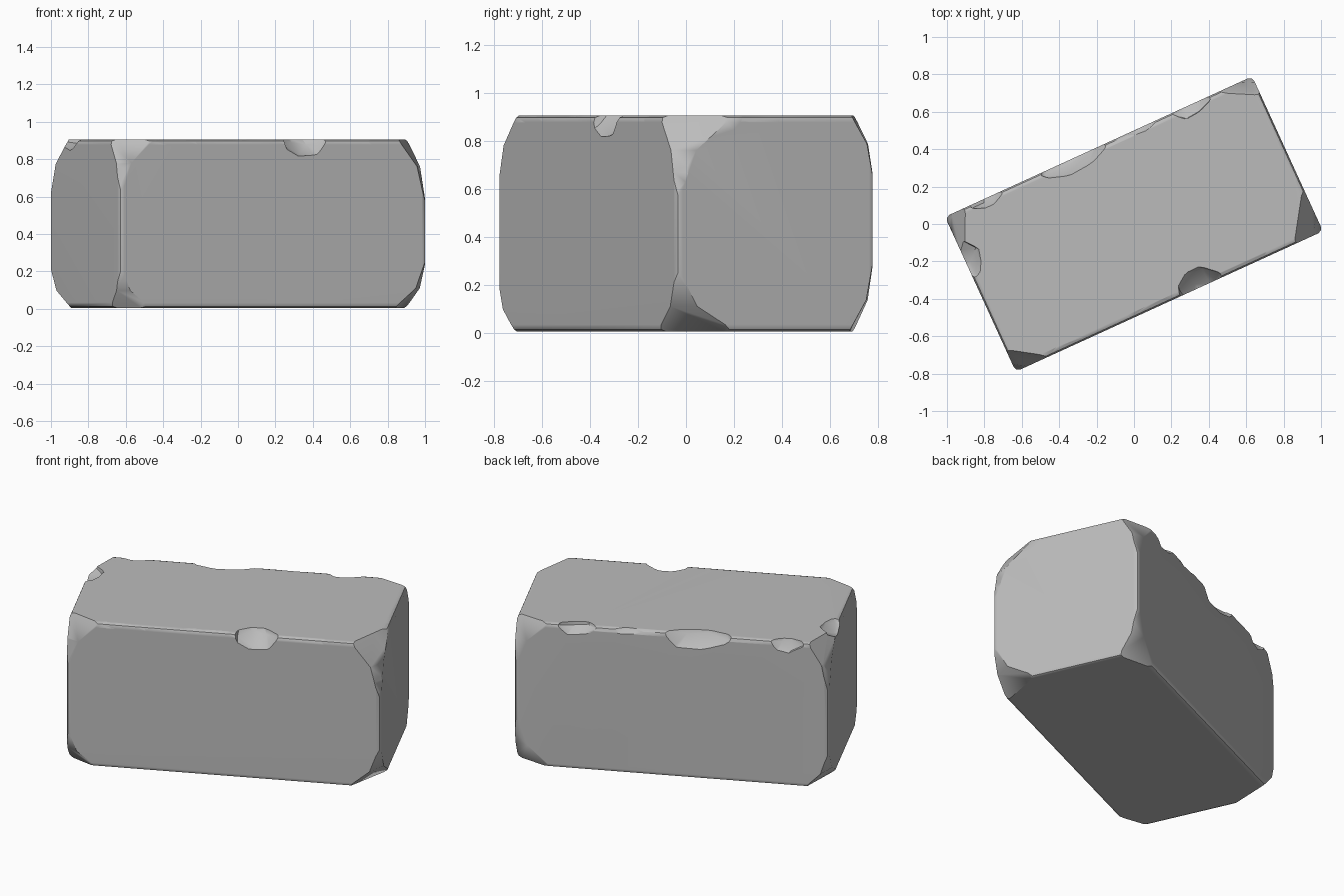
import bpy, bmesh, math, random
from mathutils import Vector

random.seed(7)
A, B, H = 0.903, 0.455, 0.90      # half length, half depth, height
Z0 = 0.005
YAW = math.atan2(0.745, 1.63)

if "Cube" in bpy.data.objects:
    bpy.data.objects.remove(bpy.data.objects["Cube"], do_unlink=True)

stone = bpy.data.materials.new("grey stone")
stone.use_nodes = True
GREY = (0.5, 0.5, 0.5, 1)
stone.diffuse_color = GREY
stone.node_tree.nodes["Principled BSDF"].inputs["Base Color"].default_value = GREY


def make_object(name, bm):
    mesh = bpy.data.meshes.new(name)
    bm.to_mesh(mesh)
    bm.free()
    ob = bpy.data.objects.new(name, mesh)
    bpy.context.collection.objects.link(ob)
    return ob


def cut_corner(bm, sx, sy, top, du, dv, dz):
    """Slice a corner off, given how far the cut runs along its three edges."""
    sz = 1 if top else -1
    corner = Vector((sx * A, sy * B, H if top else 0))
    normal = Vector((sx / du, sy / dv, sz / dz)).normalized()
    bmesh.ops.bisect_plane(bm, geom=bm.verts[:] + bm.edges[:] + bm.faces[:],
                           plane_co=corner - Vector((sx * du, 0, 0)),
                           plane_no=normal, clear_outer=True)
    bmesh.ops.holes_fill(bm, edges=[e for e in bm.edges if e.is_boundary])


# Block with softly rounded edges
bm = bmesh.new()
bmesh.ops.create_cube(bm, size=1)
for v in bm.verts:
    v.co = Vector((v.co.x * 2 * A, v.co.y * 2 * B, (v.co.z + 0.5) * H))
bmesh.ops.bevel(bm, geom=bm.edges[:], offset=0.028, segments=2, profile=0.5,
                affect='EDGES')

# Broken corners: side x, side y, top, run along length, depth, height
corners = [
    (1, -1, True, 0.17, 0.26, 0.22), (1, -1, False, 0.19, 0.27, 0.16),
    (-1, -1, True, 0.20, 0.13, 0.19), (-1, -1, False, 0.18, 0.12, 0.14),
    (1, 1, True, 0.21, 0.11, 0.18), (1, 1, False, 0.22, 0.12, 0.20),
    (-1, 1, True, 0.12, 0.25, 0.20), (-1, 1, False, 0.14, 0.28, 0.14),
]
for sx, sy, top, du, dv, dz in corners:
    cut_corner(bm, sx, sy, top, du, dv, dz)
    # steeper facet down the upright edge, flatter facet along the rim
    cut_corner(bm, sx, sy, top, du * 0.55, dv * 0.55, dz * 1.75)
bmesh.ops.recalc_face_normals(bm, faces=bm.faces[:])
block = make_object("stone_block", bm)
block.data.materials.append(stone)


def chip(axis, side, mid, half, deep, down, z=H):
    """Knock a faceted flake out of an edge that runs along x, y or z."""
    k = 1.75
    bm = bmesh.new()
    bmesh.ops.create_icosphere(bm, subdivisions=2, radius=1)
    for v in bm.verts:
        v.co *= random.uniform(0.9, 1.1)
        a, b, c = v.co
        along, out = mid + a * half * 1.2, 0.6 * deep + b * deep * k
        if axis == "x":
            v.co = (along, side * (B + out), z + 0.6 * down + c * down * k)
        elif axis == "y":
            v.co = (side * (A + out), along, z + 0.6 * down + c * down * k)
        else:  # upright edge; side is (sx, sy), z unused
            v.co = (side[0] * (A + out),
                    side[1] * (B + 0.6 * down + c * down * k), along)
    bmesh.ops.recalc_face_normals(bm, faces=bm.faces[:])
    cutter = make_object("chip_cutter", bm)
    cutter.hide_render = True
    mod = block.modifiers.new("chip", 'BOOLEAN')
    mod.operation, mod.solver, mod.object = 'DIFFERENCE', 'EXACT', cutter
    bpy.context.view_layer.objects.active = block
    bpy.ops.object.modifier_apply(modifier=mod.name)
    mesh = cutter.data
    bpy.data.objects.remove(cutter, do_unlink=True)
    bpy.data.meshes.remove(mesh)


# Flakes on the front, back and end rims: middle, half length, depth, drop
for mid, half, deep, down in [(-0.60, 0.12, 0.03, 0.03), (-0.34, 0.12, 0.06, 0.06),
                              (-0.10, 0.15, 0.03, 0.05), (0.19, 0.14, 0.11, 0.10),
                              (0.66, 0.10, 0.04, 0.05)]:
    chip("x", -1, mid, half, deep, down)
for mid, half, deep, down in [(-0.66, 0.10, 0.05, 0.06), (-0.14, 0.21, 0.08, 0.09),
                              (0.24, 0.12, 0.03, 0.03), (0.53, 0.12, 0.06, 0.06)]:
    chip("x", 1, mid, half, deep, down)
chip("y", 1, -0.06, 0.09, 0.07, 0.05)
chip("y", 1, -0.26, 0.12, 0.08, 0.10)
chip("y", -1, 0.20, 0.11, 0.09, 0.06)
chip("z", (1, -1), 0.68, 0.10, 0.04, 0.05)
chip("z", (-1, -1), 0.72, 0.09, 0.04, 0.05)
chip("z", (-1, 1), 0.74, 0.10, 0.05, 0.05)

# Turn the block to its resting angle and settle the shading
block.rotation_euler.z = YAW
block.location.z = Z0
for ob in bpy.context.selected_objects:
    ob.select_set(False)
block.select_set(True)
bpy.context.view_layer.objects.active = block
bpy.ops.object.transform_apply(location=True, rotation=True, scale=True)
bpy.ops.object.shade_smooth_by_angle(angle=math.radians(35))
normals = block.modifiers.new("even_shading", 'WEIGHTED_NORMAL')
normals.keep_sharp = True
